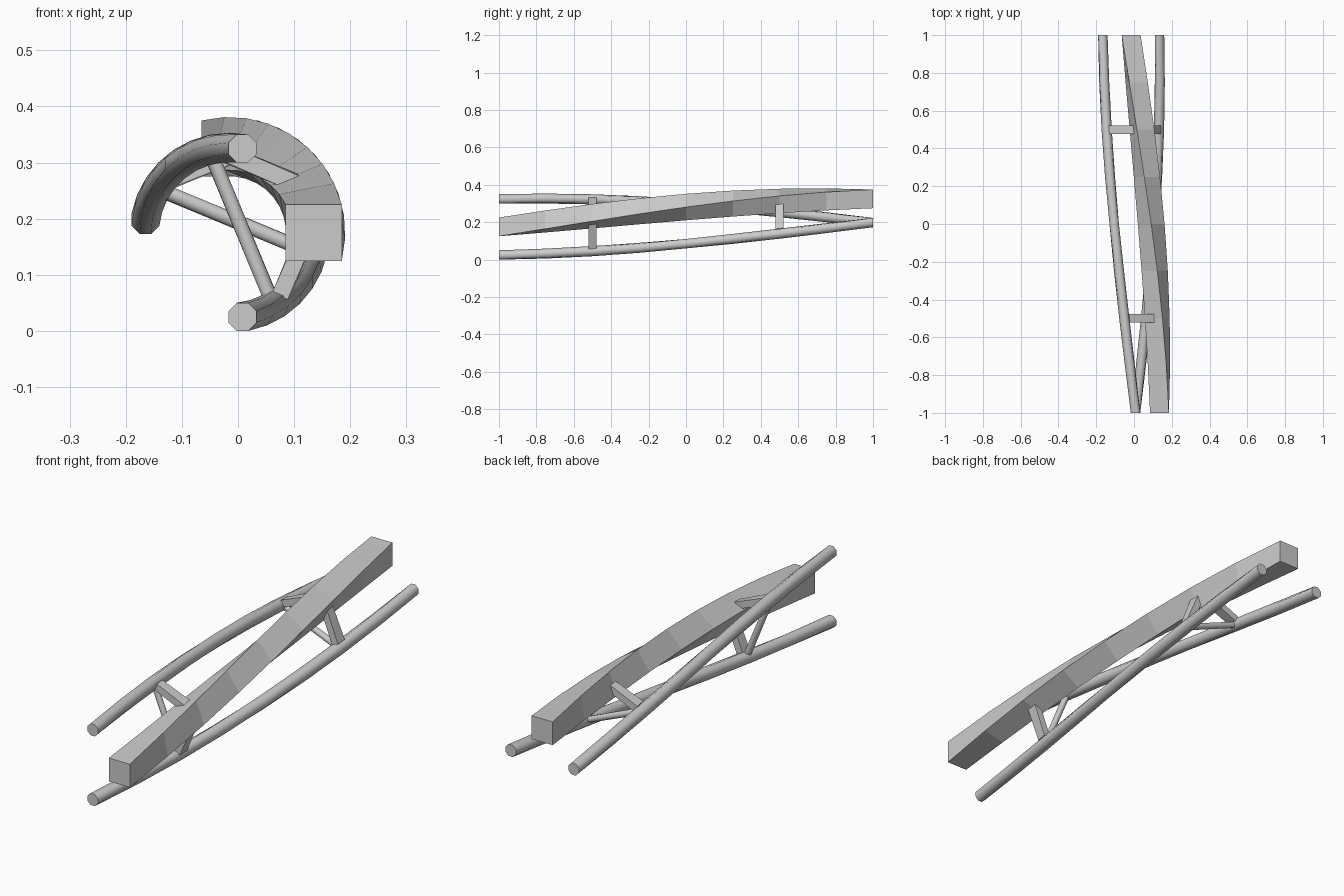
import bpy, bmesh
from math import sin, cos, pi, radians
from mathutils import Vector

if "Cube" in bpy.data.objects:
    bpy.data.objects.remove(bpy.data.objects["Cube"])

CX, CZ = -0.015, 0.175      # twist axis position
SEGS = 8                    # steps along each chord
U, W = 0.023, 0.15          # tube chord offset from the axis


def twist(v):
    """Turn a straight-truss point about the long axis: 0 at front, 90 deg at back."""
    a = radians(45 * (v.y + 1))
    return Vector((CX + v.x * cos(a) - v.z * sin(a), v.y,
                   CZ + v.x * sin(a) + v.z * cos(a)))


def loft(name, rings, smooth=False):
    bm = bmesh.new()
    loops = [[bm.verts.new(twist(p)) for p in r] for r in rings]
    n = len(loops[0])
    for a, b in zip(loops, loops[1:]):
        for i in range(n):
            j = (i + 1) % n
            bm.faces.new((a[i], a[j], b[j], b[i]))
    bm.faces.new(loops[0])
    bm.faces.new(loops[-1])
    bmesh.ops.recalc_face_normals(bm, faces=bm.faces[:])
    me = bpy.data.meshes.new(name)
    bm.to_mesh(me)
    bm.free()
    ob = bpy.data.objects.new(name, me)
    bpy.context.collection.objects.link(ob)
    if smooth:
        bpy.ops.object.select_all(action='DESELECT')
        ob.select_set(True)
        bpy.context.view_layer.objects.active = ob
        bpy.ops.object.shade_smooth_by_angle(angle=radians(50))
    return ob


def octagon(apothem):
    r = apothem / cos(pi / 8)
    return [(r * cos(pi / 8 + i * pi / 4), r * sin(pi / 8 + i * pi / 4)) for i in range(8)]


def chord(name, u, w, section, smooth=False):
    ys = [-1 + 2 * i / SEGS for i in range(SEGS + 1)]
    loft(name, [[Vector((u + a, y, w + b)) for a, b in section] for y in ys], smooth)


def strut(name, start, end, y, section, smooth=False):
    """Bar in the cross plane; section is (across, along y)."""
    s, e = Vector((start[0], y, start[1])), Vector((end[0], y, end[1]))
    side = (e - s).normalized().cross(Vector((0, 1, 0)))
    loft(name, [[p + side * a + Vector((0, b, 0)) for a, b in section] for p in (s, e)], smooth)


# Square main beam
chord("main_beam", 0.15, 0, [(-.05, -.05), (.05, -.05), (.05, .05), (-.05, .05)])

# Two round chords
for tag, s in (("upper", 1), ("lower", -1)):
    chord(tag + "_tube", U, s * W, octagon(0.025), True)

# Triangular bracing at two stations
flat_bar = [(-.015, -.0225), (.015, -.0225), (.015, .0225), (-.015, .0225)]
for place, y in (("front", -0.5), ("back", 0.5)):
    strut(place + "_cross_rod", (U, -W), (U, W), y, octagon(0.0125), True)
    for tag, s in (("upper", 1), ("lower", -1)):
        strut(f"{place}_{tag}_brace", (.042, s * .138), (.15, s * .03), y, flat_bar)
